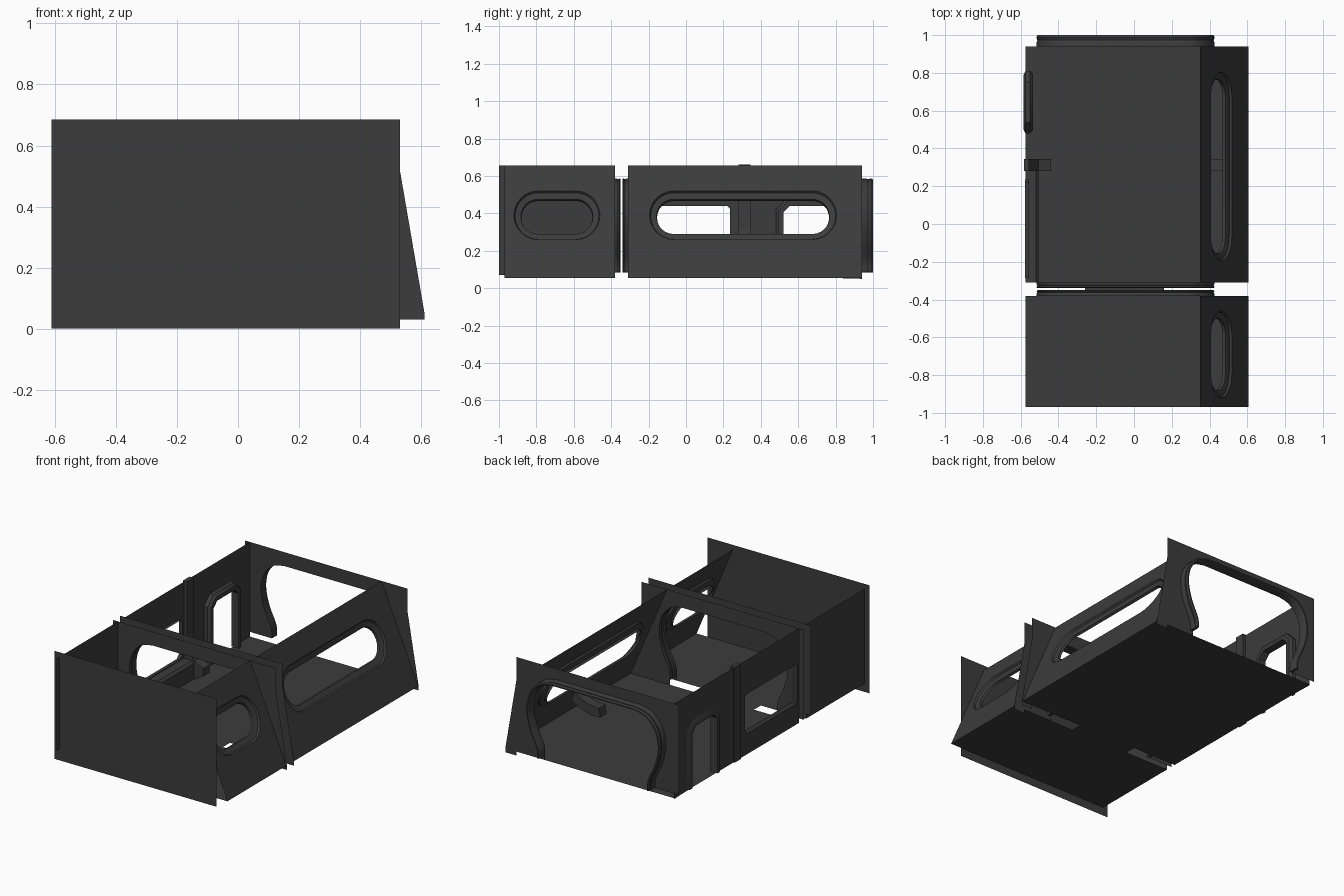
import bpy, bmesh, math
from mathutils import Vector

if "Cube" in bpy.data.objects:
    bpy.data.objects.remove(bpy.data.objects["Cube"])

mat = bpy.data.materials.new("dark_grey")
mat.diffuse_color = (0.045, 0.045, 0.045, 1)
mat.use_nodes = True
mat.node_tree.nodes["Principled BSDF"].inputs["Base Color"].default_value = mat.diffuse_color


def finish(name, bm, smooth=False):
    bmesh.ops.remove_doubles(bm, verts=bm.verts, dist=1e-5)
    bmesh.ops.recalc_face_normals(bm, faces=bm.faces)
    me = bpy.data.meshes.new(name)
    bm.to_mesh(me)
    bm.free()
    ob = bpy.data.objects.new(name, me)
    bpy.context.collection.objects.link(ob)
    me.materials.append(mat)
    if smooth:
        bpy.ops.object.select_all(action='DESELECT')
        ob.select_set(True)
        bpy.context.view_layer.objects.active = ob
        bpy.ops.object.shade_smooth_by_angle(angle=math.radians(35))
    return ob


def sheet(name, outline, place, holes=()):
    """Flat panel from a 2D outline with holes; place maps (u, v, height) to 3D."""
    bm = bmesh.new()
    for loop in (outline, *holes):
        vs = [bm.verts.new((u, v, 0)) for u, v in loop]
        for a, b in zip(vs, vs[1:] + vs[:1]):
            bm.edges.new((a, b))
    bmesh.ops.triangle_fill(bm, edges=bm.edges, use_beauty=True, normal=(0, 0, 1))
    for v in bm.verts:
        v.co = place(v.co.x, v.co.y, 0)
    return finish(name, bm)


def offset(path, d, closed):
    """Move a clockwise 2D path outward with mitred corners."""
    pts = [Vector(p) for p in path]
    n, out = len(pts), []
    for i, p in enumerate(pts):
        dirs = []
        if closed or i > 0:
            dirs.append((p - pts[i - 1]).normalized())
        if closed or i < n - 1:
            dirs.append((pts[(i + 1) % n] - p).normalized())
        ns = [Vector((-t.y, t.x)) for t in dirs]
        m = sum(ns, Vector((0, 0))).normalized()
        out.append(tuple(p + m * d / max(0.5, m.dot(ns[0]))))
    return out


def sweep(name, path, section, place, closed, loop_section=False):
    """Trim made of offset copies of a path: section holds (offset, height)."""
    bm = bmesh.new()
    rows = [[bm.verts.new(place(u, v, h)) for u, v in offset(path, o, closed)]
            for o, h in section]
    if loop_section:
        rows.append(rows[0])
    for r, s in zip(rows, rows[1:]):
        n = len(r)
        for i in range(n if closed else n - 1):
            j = (i + 1) % n
            bm.faces.new((r[i], r[j], s[j], s[i]))
    if loop_section and not closed:
        for k in (0, -1):
            bm.faces.new([r[k] for r in rows[:-1]])
    return finish(name, bm, True)


def extrude_xz(name, profile, y0, y1):
    bm = bmesh.new()
    f = bm.faces.new([bm.verts.new((x, y0, z)) for x, z in profile])
    ret = bmesh.ops.extrude_face_region(bm, geom=[f], use_keep_orig=True)
    for v in ret["geom"]:
        if isinstance(v, bmesh.types.BMVert):
            v.co.y = y1
    return finish(name, bm)


def curve(points, steps=4):
    """Catmull-Rom smoothing of an open 2D path."""
    p = [Vector(points[0])] + [Vector(q) for q in points] + [Vector(points[-1])]
    out = []
    for i in range(1, len(p) - 2):
        a, b, c, d = p[i - 1:i + 3]
        for k in range(steps):
            t = k / steps
            out.append(0.5 * (2 * b + (c - a) * t + (2 * a - 5 * b + 4 * c - d) * t * t
                              + (3 * b - a - 3 * c + d) * t ** 3))
    return [tuple(q) for q in out] + [tuple(p[-1])]


def stadium(y0, y1, z0, z1, n=12):
    """Clockwise long-hole outline."""
    r, zc = (z1 - z0) / 2, (z0 + z1) / 2
    pts = []
    for cy, start in ((y0 + r, 270), (y1 - r, 90)):
        for i in range(n + 1):
            a = math.radians(start - 180 * i / n)
            pts.append((cy + r * math.cos(a), zc + r * math.sin(a)))
    return pts


def rect(a0, a1, b0, b1):
    return [(a0, b0), (a0, b1), (a1, b1), (a1, b0)]


def at_y(y, sign=1):
    return lambda u, v, h: Vector((u, y + sign * h, v))


def at_x(x):
    return lambda u, v, h: Vector((x + h, u, v))


def at_z(z):
    return lambda u, v, h: Vector((u, v, z + h))


def slope(u, v, h):
    # Leaning right wall: u along y, v is height
    return Vector((0.605 - 0.425 * (v - 0.055) + 0.92 * h, u, v + 0.39 * h))


# Floors and the bridge piece between the two compartments
sheet("front_floor", rect(-0.575, 0.605, -0.97, -0.38), at_z(0.055))
sheet("main_floor", rect(-0.575, 0.605, -0.31, 0.94), at_z(0.055))
sheet("floor_bridge", rect(-0.26, 0.16, -0.38, -0.31), at_z(0.055))

# Solid front plate
sheet("front_plate", rect(-0.61, 0.53, 0.0, 0.685), at_y(-0.97))

# Bulkheads with a rounded walk-through opening and a rolled rim
half = [(0.375, 0.085), (0.38, 0.15), (0.425, 0.25), (0.45, 0.35), (0.446, 0.43),
        (0.42, 0.495), (0.365, 0.548), (0.29, 0.567)]
left = curve([(-0.045 - u, z) for u, z in half])
opening = left + [(-0.09 - x, z) for x, z in reversed(left)]
outer = [(0.33, 0.055), (0.53, 0.055), (0.53, 0.03), (0.61, 0.03), (0.61, 0.055),
         (0.53, 0.52), (0.53, 0.655), (-0.61, 0.655), (-0.61, 0.085)]
for name, y, sign, d in (("front_bulkhead", -0.38, 1, 0.03),
                         ("middle_bulkhead", -0.31, -1, 0.03),
                         ("rear_bulkhead", 0.94, 1, 0.06)):
    sheet(name, opening + outer, at_y(y, sign))
    section = [(0, 0), (0, d * 0.8), (0.006, d), (0.014, d), (0.02, d * 0.8),
               (0.015, d * 0.55), (0.02, d * 0.3), (0.02, 0)]
    sweep(name + "_rim", opening, section, at_y(y, sign), False, True)

# Leaning right walls with recessed long windows
for name, y0, y1, w0, w1 in (("front_right_wall", -0.97, -0.38, -0.88, -0.50),
                             ("main_right_wall", -0.31, 0.94, -0.155, 0.765)):
    hole = stadium(w0, w1, 0.30, 0.48)
    sheet(name, rect(y0, y1, 0.055, 0.655), slope, [offset(hole, 0.04, True)])
    sweep(name + "_window_trim", hole,
          [(0.04, 0), (0.034, -0.012), (0.012, -0.016), (0.003, -0.02), (0, -0.035)],
          slope, True)

# Left walls: plain front one, main one with a window and a doorway
sheet("front_left_wall", rect(-0.97, -0.38, 0.055, 0.655), at_x(-0.575))
sheet("front_left_lip", rect(-1.0, -0.97, 0.07, 0.655), at_x(-0.575))
door = [(0.52, 0.055), (0.52, 0.405), (0.555, 0.44), (0.735, 0.44), (0.77, 0.405), (0.77, 0.055)]
window = [(-0.285, 0.19), (-0.285, 0.44), (0.22, 0.44), (0.235, 0.425), (0.235, 0.215), (0.21, 0.19)]
sheet("main_left_wall", door + [(0.94, 0.05), (0.94, 0.655), (-0.31, 0.655), (-0.31, 0.055),
                                (0.35, 0.055)], at_x(-0.575), [window])
sweep("door_frame", door, [(0, 0.04), (0, -0.01), (0.02, -0.01), (0.04, 0), (0.04, 0.025), (0.025, 0.04)],
      at_x(-0.575), False, True)
sweep("side_window_trim", window, [(0.01, -0.003), (0, -0.003), (0, 0.02)], at_x(-0.575), True)

# Sill under the side window, side post and wall foot bracket
extrude_xz("window_sill", [(-0.575, 0.056), (-0.575, 0.17), (-0.52, 0.17), (-0.505, 0.155), (-0.505, 0.056)],
           -0.31, 0.28)
extrude_xz("side_post", [(-0.583, 0.055), (-0.583, 0.66), (-0.555, 0.66), (-0.555, 0.32), (-0.54, 0.23),
                         (-0.505, 0.17), (-0.44, 0.14), (-0.44, 0.09), (-0.50, 0.056)], 0.28, 0.345)
extrude_xz("wall_foot_bracket", [(0.54, 0.205), (0.50, 0.17), (0.43, 0.15), (0.37, 0.145), (0.36, 0.09),
                                 (0.42, 0.085), (0.50, 0.11), (0.565, 0.145)], 0.28, 0.345)
